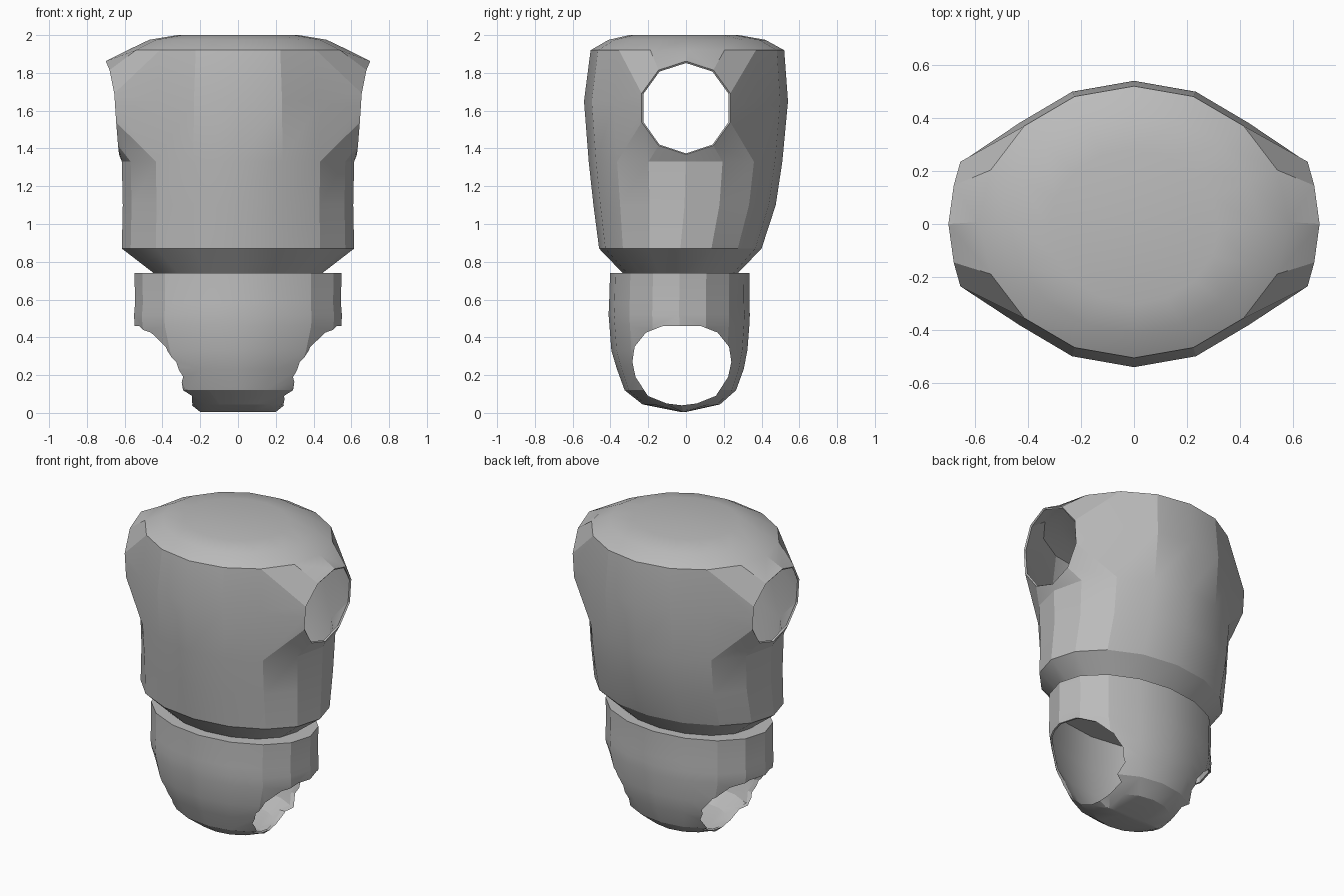
import bpy, bmesh
from math import sin, cos, pi, radians

cube = bpy.data.objects.get("Cube")
if cube:
    bpy.data.objects.remove(cube, do_unlink=True)

SIDES = 16
mat = bpy.data.materials.new("plain grey")
mat.use_nodes = True
GREY = (0.5, 0.5, 0.5, 1)
mat.diffuse_color = GREY
mat.node_tree.nodes["Principled BSDF"].inputs["Base Color"].default_value = GREY


def make_object(name, bm):
    bmesh.ops.recalc_face_normals(bm, faces=bm.faces)
    mesh = bpy.data.meshes.new(name)
    bm.to_mesh(mesh)
    bm.free()
    mesh.materials.append(mat)
    ob = bpy.data.objects.new(name, mesh)
    bpy.context.collection.objects.link(ob)
    return ob


def loft(bm, rows, is_open=lambda r, c: False):
    """Stack oval rings given as (z, half width, front y, back y) and cap the ends."""
    rings = []
    for z, a, yf, yb in rows:
        mid, b = (yf + yb) / 2, (yb - yf) / 2
        rings.append([bm.verts.new((a * cos(2 * pi * c / SIDES),
                                    mid + b * sin(2 * pi * c / SIDES), z))
                      for c in range(SIDES)])
    for r in range(len(rings) - 1):
        for c in range(SIDES):
            if not is_open(r, c):
                d = (c + 1) % SIDES
                bm.faces.new((rings[r][c], rings[r][d], rings[r + 1][d], rings[r + 1][c]))
    bm.faces.new(rings[0][::-1])
    bm.faces.new(rings[-1])
    return rings


def apply(ob, kind, **settings):
    mod = ob.modifiers.new(kind.title(), kind)
    for key, value in settings.items():
        setattr(mod, key, value)
    bpy.ops.object.select_all(action='DESELECT')
    bpy.context.view_layer.objects.active = ob
    ob.select_set(True)
    bpy.ops.object.modifier_apply(modifier=mod.name)


def finish(ob):
    bpy.ops.object.select_all(action='DESELECT')
    bpy.context.view_layer.objects.active = ob
    ob.select_set(True)
    bpy.ops.object.shade_smooth_by_angle(angle=radians(20))


# Torso shell, left open four columns wide and two rows high at each shoulder
torso_rows = [
    (0.735, 0.44, -0.33, 0.27),
    (0.87, 0.615, -0.46, 0.40),
    (1.10, 0.61, -0.49, 0.475),
    (1.33, 0.615, -0.515, 0.51),
    (1.65, 0.61, -0.54, 0.54),
    (1.92, 0.585, -0.505, 0.52),
    (1.975, 0.47, -0.41, 0.42),
    (2.00, 0.32, -0.30, 0.28)]
LOW, MID, HIGH = 3, 4, 5
bm = bmesh.new()
rings = loft(bm, torso_rows,
             lambda r, c: LOW <= r < HIGH and min(c, SIDES - 1 - c, abs(c - 7.5) - 0.5) < 2)

# Flared shoulder sockets: ten-sided rims joined to the openings
half_path = [(HIGH, 0), (HIGH, 1), (HIGH, 2), (MID, 2), (LOW, 2), (LOW, 1), (LOW, 0)]
half_rim = [(0, 0.70), (36, 0.68), (72, 0.655), (90, 0.65), (108, 0.645), (144, 0.635), (180, 0.63)]
for side in (1, -1):
    edge, rim = [], []
    for sy in (1, -1):
        steps = list(zip(half_path, half_rim))
        for (r, c), (deg, x) in (steps[:-1] if sy == 1 else steps[:0:-1]):
            col = sy * c if side == 1 else 8 - sy * c
            edge.append(rings[r][col % SIDES])
            radius = 0.247 * (cos(radians(18)) if deg == 90 else 1)
            rim.append(bm.verts.new((side * x, sy * radius * sin(radians(deg)),
                                     1.615 + radius * cos(radians(deg)))))
    for i in range(len(rim)):
        j = (i + 1) % len(rim)
        bm.faces.new((edge[i], edge[j], rim[j], rim[i]))
torso = make_object("torso", bm)
apply(torso, 'SOLIDIFY', thickness=0.012, offset=-1)
finish(torso)

# Pelvis shell, rounded underneath
bm = bmesh.new()
loft(bm, [
    (0.005, 0.20, -0.03, 0.00),
    (0.045, 0.25, -0.23, 0.18),
    (0.12, 0.39, -0.325, 0.265),
    (0.23, 0.47, -0.365, 0.305),
    (0.33, 0.51, -0.395, 0.325),
    (0.46, 0.548, -0.405, 0.335),
    (0.52, 0.55, -0.41, 0.338),
    (0.58, 0.545, -0.407, 0.335),
    (0.74, 0.548, -0.402, 0.335)])
pelvis = make_object("pelvis", bm)
apply(pelvis, 'SOLIDIFY', thickness=0.012, offset=-1)

# Leg openings cut straight through from side to side
half_hole = [(0.10, 0.46), (0.19, 0.425), (0.25, 0.35), (0.262, 0.27),
             (0.245, 0.19), (0.18, 0.09), (0.08, 0.05), (0, 0.04)]
outline = half_hole + [(-y, z) for y, z in half_hole[-2::-1]]
bm = bmesh.new()
ends = [[bm.verts.new((x, y - 0.022, z)) for y, z in outline] for x in (-1, 1)]
for end in ends:
    bm.faces.new(end)
for i in range(len(outline)):
    j = (i + 1) % len(outline)
    bm.faces.new((ends[0][i], ends[0][j], ends[1][j], ends[1][i]))
cutter = make_object("leg_cutter", bm)
cutter.hide_render = True
apply(pelvis, 'BOOLEAN', object=cutter, operation='DIFFERENCE', solver='EXACT')
bpy.data.objects.remove(cutter, do_unlink=True)
finish(pelvis)
